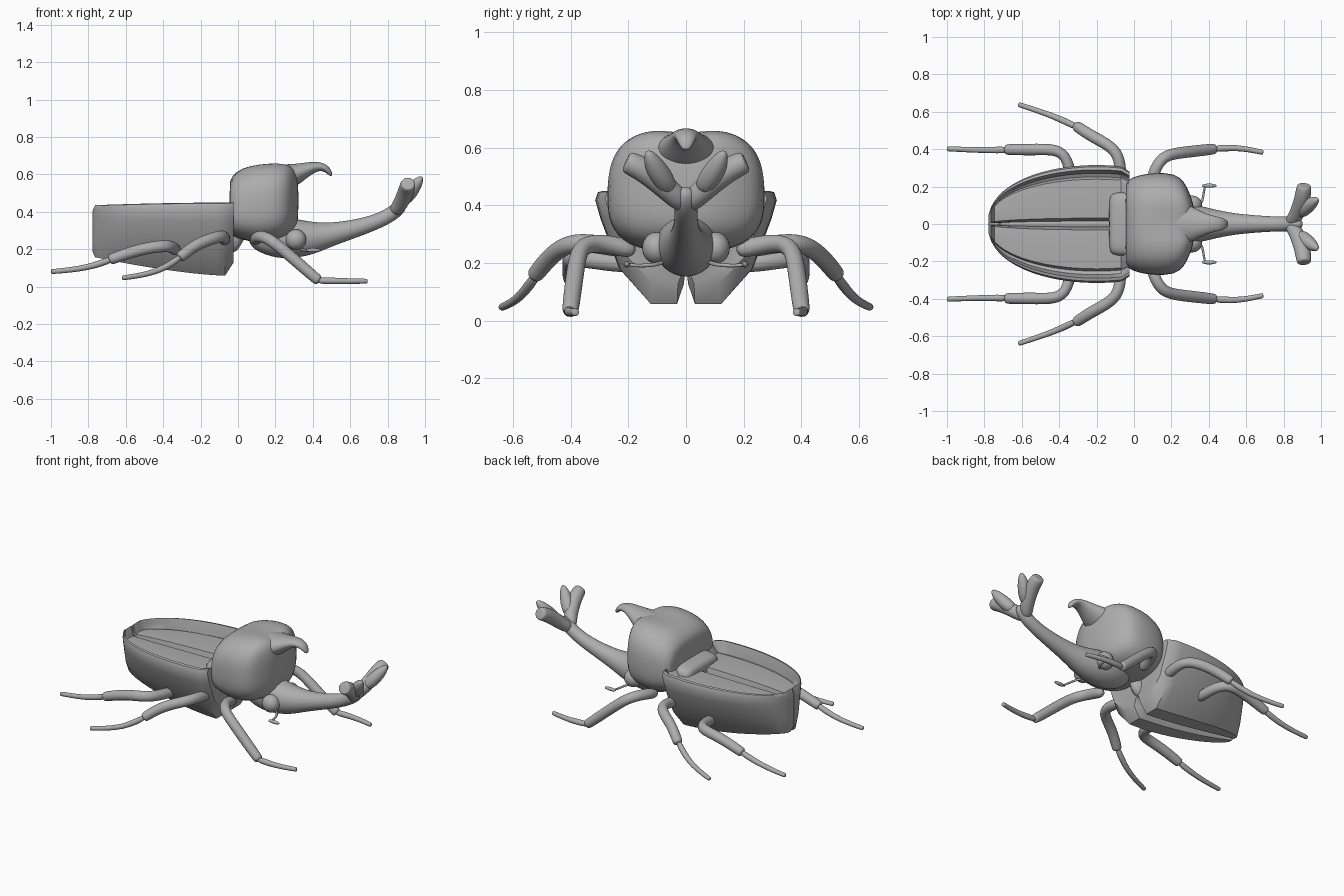
import bpy, bmesh, math
from mathutils import Vector

if "Cube" in bpy.data.objects:
    bpy.data.objects.remove(bpy.data.objects["Cube"])

grey = bpy.data.materials.new("plain_grey")
grey.diffuse_color = (0.42, 0.42, 0.42, 1)
grey.use_nodes = True
grey.node_tree.nodes["Principled BSDF"].inputs["Base Color"].default_value = grey.diffuse_color


def finish(name, bm, subsurf=0, mirror=False, angle=180):
    bmesh.ops.recalc_face_normals(bm, faces=bm.faces)
    me = bpy.data.meshes.new(name)
    bm.to_mesh(me)
    bm.free()
    me.materials.append(grey)
    ob = bpy.data.objects.new(name, me)
    bpy.context.collection.objects.link(ob)
    me.shade_smooth()
    if angle < 180:
        me.set_sharp_from_angle(angle=math.radians(angle))
    if mirror:
        ob.modifiers.new("mirror", 'MIRROR').use_axis = (False, True, False)
    if subsurf:
        s = ob.modifiers.new("smooth", 'SUBSURF')
        s.levels = s.render_levels = subsurf


def loft(rings):
    """Skin a list of closed rings and cap both ends."""
    bm = bmesh.new()
    rows = [[bm.verts.new(p) for p in r] for r in rings]
    n = len(rows[0])
    for a, b in zip(rows, rows[1:]):
        for i in range(n):
            j = (i + 1) % n
            bm.faces.new((a[i], a[j], b[j], b[i]))
    bm.faces.new(rows[0])
    bm.faces.new(rows[-1])
    return bm


def tube(name, pts, radii, mirror=True, flat=1, sides=12, blunt=False):
    """Tube through points; radii run evenly from first to last point."""
    c = [Vector(p) for p in pts]
    if blunt:
        c.insert(-1, c[-1].lerp(c[-2], .05))
    rings = []
    for i, p in enumerate(c):
        f = i / (len(c) - 1) * (len(radii) - 1)
        k = min(int(f), len(radii) - 2)
        r = radii[k] + (radii[k + 1] - radii[k]) * (f - k)
        t = (c[min(i + 1, len(c) - 1)] - c[max(i - 1, 0)]).normalized()
        side = t.cross(Vector((0, 0, 1))).normalized()
        up = side.cross(t)
        rings.append([p + r * (side * flat * math.cos(a) + up * math.sin(a))
                      for a in (math.tau * j / sides for j in range(sides))])
    finish(name, loft(rings), 2, mirror)


def ball(name, loc, scale):
    bm = bmesh.new()
    bmesh.ops.create_uvsphere(bm, u_segments=24, v_segments=14, radius=1)
    for v in bm.verts:
        v.co = Vector([v.co[i] * scale[i] + loc[i] for i in range(3)])
    finish(name, bm, 0, True)


def spow(v, e):
    return math.copysign(abs(v) ** e, v)


# abdomen half: outer shell, raised rim, groove and recessed wing case
outer = [(.02, .2), (.1, .02), (.4, .02), (.74, .32), (.94, .75), (1, .92), (.97, .99), (.92, 1)]
inner = [(.89, .03), (.86, .075), (.8, .085), (.76, .06), (.4, .055), (.1, .06), (.05, .11)]
rings = []
count = 22
for i in range(count + 1):
    t = i / count
    x = -.778 + .753 * t ** 1.3
    w = .315 * (1 - (abs(x + .2) / .582) ** 2) ** .44
    zt = .45 - .015 * (-x / .78) ** 2 - (.03 if i == 0 else 0)
    zb = .05 + .105 * max(0, (-x - .05) / .73) ** 1.5
    zb += .07 if i == count else .03 if i == 0 else 0
    depth = 0 if i in (0, 1, count) else 1
    if i == count:
        w *= .93
    rings.append([(x, fy * w, zb + fz * (zt - zb)) for fy, fz in outer]
                 + [(x, fy * w, zt - depth * d) for fy, d in inner])
finish("abdomen_wing_cases", loft(rings), 0, True, 40)

# inner body that closes the seam between both halves
tube("abdomen_core", [(-.74, 0, .27), (-.4, 0, .25), (.05, 0, .25)], [.06, .11], False, .6)

# saddle plate between thorax and wing cases
rings = []
for x, w, zt in [(-.135, .145, .415), (-.12, .165, .435), (-.06, .175, .447), (.04, .17, .45)]:
    rings.append([(x, w * spow(math.cos(a), .45), (zt + .3) / 2 + (zt - .3) / 2 * spow(math.sin(a), .5))
                  for a in (math.tau * k / 24 for k in range(24))])
finish("saddle_plate", loft(rings), 1)

# thorax shield with two soft humps on top: x, half width, top, bottom
rings = []
for x, w, zt, zb in [(-.045, .2, .55, .3), (-.04, .235, .585, .275), (.02, .262, .64, .25),
                     (.12, .277, .666, .23), (.22, .27, .67, .25), (.268, .23, .662, .275),
                     (.298, .165, .645, .3), (.325, .09, .60, .34)]:
    zc = (zt + zb) / 2 - .02
    ring = []
    for k in range(32):
        a = math.tau * k / 32
        y, s = w * spow(math.cos(a), .66), spow(math.sin(a), .72)
        z = zc + s * (zt - zc if s > 0 else zc - zb)
        if s > .5 and x > .1:
            z -= .02 * math.exp(-(y / .07) ** 2)
        ring.append((x, y, z))
    rings.append(ring)
finish("thorax_shield", loft(rings), 1)

# hooked horn on the thorax
tube("thorax_horn", [(.18, 0, .575), (.27, 0, .585), (.345, 0, .617), (.42, 0, .647),
                     (.475, 0, .635), (.502, 0, .59)],
     [.08, .074, .046, .027, .022, .009], False, 1.65)

# head running into the long front horn
tube("head_and_horn", [(.05, 0, .285), (.2, 0, .258), (.31, 0, .258), (.4, 0, .26),
                       (.5, 0, .28), (.62, 0, .308), (.77, 0, .355), (.86, 0, .415),
                       (.895, 0, .46)],
     [.07, .112, .108, .088, .063, .049, .039, .042, .02], False, 1, 16)

# forked tip of the horn
tube("horn_branch", [(.83, 0, .395), (.87, .045, .44), (.903, .14, .522), (.91, .208, .552)],
     [.036, .045, .046, .03], blunt=True)
tube("horn_spike", [(.875, .05, .445), (.945, .11, .535), (.985, .135, .59)],
     [.04, .042, .012])

# eyes
ball("eye", (.31, .102, .252), (.055, .05, .055))

# feelers with small clubs
tube("feeler", [(.32, .07, .205), (.365, .11, .192), (.373, .17, .19), (.38, .205, .194)],
     [.008, .006], True, 1, 8)
ball("feeler_club", (.402, .205, .195), (.04, .011, .011))

# legs: thick upper part and thin tapering foot
thick, thin = [.034, .033, .033, .028], [.022, .016, .014, .013]
tube("front_leg", [(.09, .17, .24), (.10, .27, .268), (.15, .365, .27),
                   (.25, .382, .19), (.42, .40, .04), (.437, .402, .03)], thick)
tube("front_foot", [(.41, .40, .033), (.55, .412, .03), (.692, .382, .029)], thin, blunt=True)
tube("middle_leg", [(-.075, .18, .24), (-.07, .32, .27), (-.10, .405, .27),
                    (-.22, .465, .23), (-.30, .518, .165), (-.315, .528, .152)], thick)
tube("middle_foot", [(-.29, .51, .172), (-.42, .575, .075), (-.62, .64, .046)], thin, blunt=True)
tube("hind_leg", [(-.33, .17, .19), (-.345, .32, .212), (-.39, .4, .22),
                  (-.52, .398, .202), (-.67, .398, .15), (-.69, .398, .141)], thick)
tube("hind_foot", [(-.65, .397, .157), (-.8, .394, .098), (-1.0, .402, .08)], thin, blunt=True)
